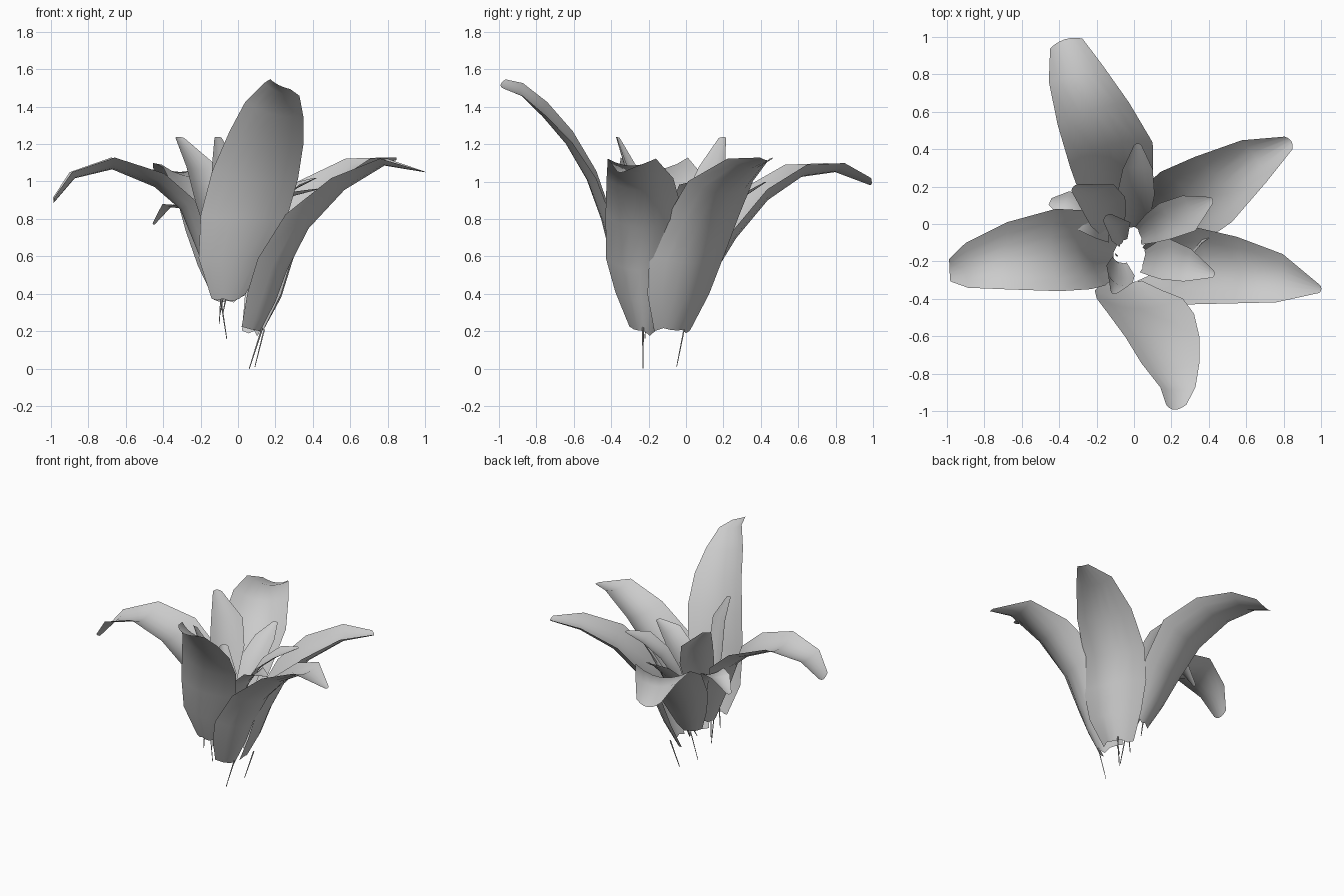
import bpy
import bmesh
import math
import random
from mathutils import Vector

random.seed(4)
cube = bpy.data.objects.get("Cube")
if cube:
    bpy.data.objects.remove(cube, do_unlink=True)

# One pale grey for the whole flower
petal_grey = bpy.data.materials.new("pale_grey")
petal_grey.use_nodes = True
grey = (0.6, 0.6, 0.6, 1)
petal_grey.diffuse_color = grey
petal_grey.node_tree.nodes["Principled BSDF"].inputs["Base Color"].default_value = grey


def make_petal(name, heading, stations, base_cup=0.25, tip_cup=0.25, tilt=0.0, columns=6):
    """Sweep a cupped cross-section along (x, y, z, half width) stations."""
    angle = math.radians(heading)
    flat_side = Vector((-math.sin(angle), math.cos(angle), 0))
    centres = [Vector(s[:3]) for s in stations]
    last = len(stations) - 1
    bm = bmesh.new()
    grid = []
    for i, station in enumerate(stations):
        along = i / last
        tangent = (centres[min(i + 1, last)] - centres[max(i - 1, 0)]).normalized()
        # tilt raises one edge progressively towards the tip
        side = (flat_side + Vector((0, 0, tilt * along ** 2))).normalized()
        inward = tangent.cross(side).normalized()
        width = station[3]
        cup = base_cup + (tip_cup - base_cup) * along
        row = []
        for j in range(columns + 1):
            u = 2 * j / columns - 1
            co = centres[i] + side * width * u + inward * cup * width * (u * u - 0.4)
            if i == 0:      # torn lower edge
                co += tangent * random.uniform(-0.02, 0.02)
            if i == last:   # rounded tip
                co -= tangent * width * 0.4 * u * u
            row.append(bm.verts.new(co))
        grid.append(row)
    for low, high in zip(grid, grid[1:]):
        for j in range(columns):
            bm.faces.new((low[j], high[j], high[j + 1], low[j + 1]))
    for face in bm.faces:
        face.smooth = True
    mesh = bpy.data.meshes.new(name)
    bm.to_mesh(mesh)
    bm.free()
    mesh.materials.append(petal_grey)
    obj = bpy.data.objects.new(name, mesh)
    bpy.context.collection.objects.link(obj)


def make_thread(name, start, end):
    """Thin hanging fibre that tapers to its lower end."""
    curve = bpy.data.curves.new(name, "CURVE")
    curve.dimensions = "3D"
    curve.bevel_depth = 0.005
    curve.bevel_resolution = 0
    curve.use_fill_caps = True
    spline = curve.splines.new("POLY")
    spline.points.add(1)
    for point, co, radius in zip(spline.points, (start, end), (1, 0.5)):
        point.co = (*co, 1)
        point.radius = radius
    curve.materials.append(petal_grey)
    obj = bpy.data.objects.new(name, curve)
    bpy.context.collection.objects.link(obj)


# Five large outer petals
make_petal("front_outer_petal", -90, [
    (-.05, -.31, .38, .09), (-.03, -.38, .58, .18), (.03, -.43, .8, .23), (.09, -.51, 1.02, .23),
    (.15, -.63, 1.22, .2), (.19, -.76, 1.37, .16), (.23, -.88, 1.48, .1), (.22, -.99, 1.52, .06)],
    tilt=-0.5)
make_petal("back_outer_petal", 107, [
    (-.05, .04, .37, .09), (-.08, .13, .53, .15), (-.1, .23, .71, .2), (-.13, .4, .92, .23),
    (-.22, .6, 1.05, .2), (-.31, .8, 1.07, .15), (-.37, .99, .99, .09)],
    base_cup=0.45, tip_cup=0.3)
make_petal("left_back_outer_petal", 30, [
    (.1, -.06, .2, .11), (.17, -.02, .38, .19), (.22, .03, .58, .23), (.29, .11, .77, .22),
    (.45, .2, .96, .2), (.65, .34, 1.09, .13), (.84, .44, 1.12, .04)],
    base_cup=0.4, tip_cup=0.45)
make_petal("left_front_outer_petal", -8, [
    (.08, -.22, .2, .09), (.15, -.23, .38, .16), (.21, -.24, .55, .2), (.34, -.23, .78, .21),
    (.55, -.25, .98, .18), (.78, -.29, 1.1, .13), (1, -.35, 1.05, .02)],
    base_cup=1.0, tip_cup=0.15)
make_petal("right_outer_petal", 183, [
    (-.1, -.18, .38, .08), (-.2, -.17, .66, .16), (-.28, -.14, .87, .21), (-.43, -.14, 1, .22),
    (-.67, -.17, 1.09, .18), (-.88, -.22, 1.03, .12), (-.99, -.25, .89, .06)],
    base_cup=0.45, tip_cup=0.3)

# Small inner petals
make_petal("right_drooping_inner_petal", 155, [
    (-.12, -.05, .6, .05), (-.18, 0, .75, .08), (-.26, .05, .86, .09),
    (-.37, .11, .87, .07), (-.45, .12, .77, .02)])
make_petal("right_back_inner_petal", 130, [
    (-.1, -.05, .5, .05), (-.12, .01, .7, .09), (-.15, .08, .9, .12),
    (-.2, .15, 1.07, .11), (-.32, .2, 1.24, .03)])
make_petal("back_inner_petal", 90, [
    (0, -.02, .45, .05), (.01, .06, .63, .08), (.01, .17, .8, .1),
    (.02, .3, .92, .08), (.02, .43, 1, .02)])
make_petal("left_back_inner_petal", 20, [
    (.03, -.06, .5, .05), (.1, -.02, .73, .08), (.18, .02, .87, .1),
    (.3, .06, .97, .1), (.42, .13, 1.02, .02)])
make_petal("left_front_inner_petal", -12, [
    (.05, -.2, .5, .06), (.11, -.19, .68, .09), (.18, -.19, .82, .11),
    (.29, -.22, .93, .09), (.43, -.27, .96, .02)])
make_petal("front_inner_petal", -110, [
    (-.08, -.2, .5, .04), (-.08, -.27, .85, .08), (-.08, -.31, 1.08, .07),
    (-.11, -.37, 1.24, .02)], base_cup=0.5, tip_cup=0.5)
make_petal("centre_inner_petal", 135, [
    (-.06, -.1, .45, .03), (-.08, -.03, .75, .07), (-.15, .04, .93, .03)],
    base_cup=0.4, tip_cup=0.4)

# Loose fibres below the petal bases
fibres = [((.14, -.01, .21), (.09, -.05, .01)), ((.13, -.23, .22), (.06, -.23, 0)),
          ((-.1, -.2, .42), (-.06, -.22, .16)), ((-.09, -.17, .42), (-.1, -.16, .24)),
          ((-.07, -.3, .43), (-.1, -.27, .27)), ((-.06, .03, .4), (-.08, -.02, .3))]
for number, (start, end) in enumerate(fibres, 1):
    make_thread(f"fibre_{number}", start, end)
